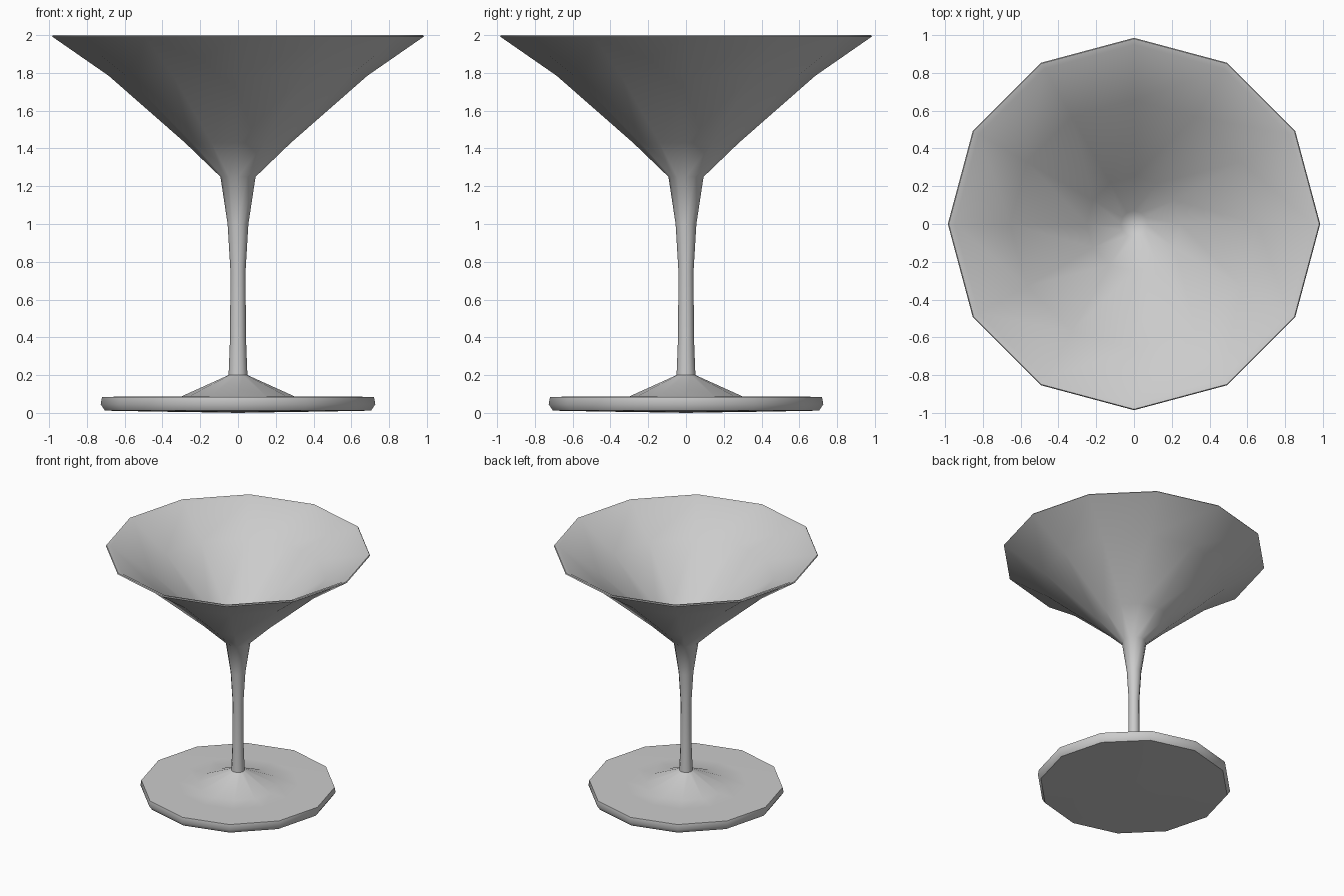
import bpy, bmesh
from math import cos, sin, pi, radians

if "Cube" in bpy.data.objects:
    bpy.data.objects.remove(bpy.data.objects["Cube"])

SIDES = 12


def lathe(name, profile):
    """Revolve an (r, z) profile around z; zero-radius ends become poles."""
    bm = bmesh.new()
    rings = []
    for r, z in profile:
        n = SIDES if r > 0 else 1
        rings.append([bm.verts.new((r * cos(2 * pi * i / SIDES),
                                    r * sin(2 * pi * i / SIDES), z)) for i in range(n)])
    for a, b in zip(rings, rings[1:]):
        for i in range(SIDES):
            j = (i + 1) % SIDES
            if len(a) == 1:
                bm.faces.new((a[0], b[j], b[i]))
            elif len(b) == 1:
                bm.faces.new((a[i], a[j], b[0]))
            else:
                bm.faces.new((a[i], a[j], b[j], b[i]))
    bmesh.ops.recalc_face_normals(bm, faces=bm.faces[:])
    mesh = bpy.data.meshes.new(name)
    bm.to_mesh(mesh)
    bm.free()
    obj = bpy.data.objects.new(name, mesh)
    bpy.context.collection.objects.link(obj)
    bpy.ops.object.select_all(action='DESELECT')
    obj.select_set(True)
    bpy.context.view_layer.objects.active = obj
    bpy.ops.object.shade_smooth_by_angle(angle=radians(50))
    return obj


# One continuous glass shell
foot = [(0, 0), (0.10, 0.002), (0.44, 0.007), (0.705, 0.012), (0.727, 0.045),
        (0.72, 0.085), (0.45, 0.087), (0.30, 0.087)]
stem = [(0.05, 0.20), (0.042, 0.40), (0.04, 0.75), (0.055, 1.00), (0.093, 1.25)]
bowl_outside = [(0.28, 1.43), (0.685, 1.785), (0.985, 1.993)]
bowl_inside = [(0.98, 2.0), (0.948, 1.992), (0.655, 1.79), (0.25, 1.445), (0.07, 1.275), (0, 1.25)]
lathe("cocktail_glass", foot + stem + bowl_outside + bowl_inside)
